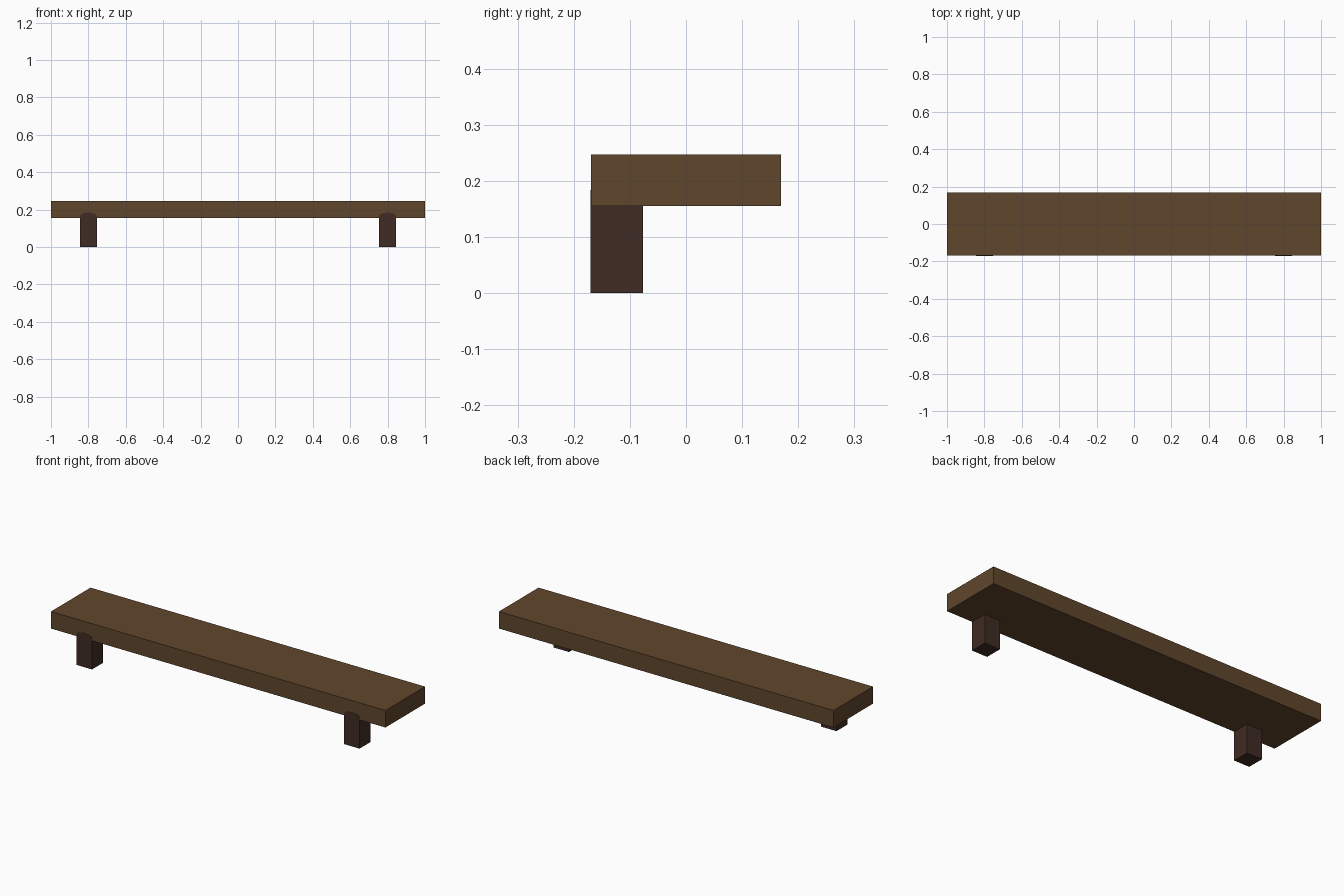
import bpy, bmesh, math

cube = bpy.data.objects.get("Cube")
if cube:
    bpy.data.objects.remove(cube, do_unlink=True)


def material(name, rgb):
    mat = bpy.data.materials.new(name)
    mat.use_nodes = True
    mat.diffuse_color = (*rgb, 1)
    mat.node_tree.nodes["Principled BSDF"].inputs["Base Color"].default_value = (*rgb, 1)
    return mat


def extrude_profile(name, points, y0, y1, mat):
    """Extrude an x-z outline from y0 back to y1."""
    bm = bmesh.new()
    face = bm.faces.new([bm.verts.new((x, y0, z)) for x, z in points])
    new = bmesh.ops.extrude_face_region(bm, geom=[face])["geom"]
    verts = [g for g in new if isinstance(g, bmesh.types.BMVert)]
    bmesh.ops.translate(bm, verts=verts, vec=(0, y1 - y0, 0))
    bmesh.ops.recalc_face_normals(bm, faces=bm.faces)
    mesh = bpy.data.meshes.new(name)
    bm.to_mesh(mesh)
    bm.free()
    mesh.materials.append(mat)
    obj = bpy.data.objects.new(name, mesh)
    bpy.context.collection.objects.link(obj)
    return obj


plank_wood = material("plank brown", (0.117, 0.061, 0.025))
leg_wood = material("dark leg brown", (0.051, 0.025, 0.017))

DEPTH = 0.169       # half depth of the plank
BOTTOM, TOP = 0.155, 0.247

# Plank
extrude_profile("plank", [(-1, BOTTOM), (1, BOTTOM), (1, TOP), (-1, TOP)],
                -DEPTH, DEPTH, plank_wood)

# Front legs, with a low arched top let into the plank and a hair proud of it
HALF, SHOULDER, RISE = 0.046, 0.162, 0.022
arch = [(HALF * math.cos(a), SHOULDER + RISE * math.sin(a) ** 0.8)
        for a in (math.pi * i / 8 for i in range(1, 8))]
outline = [(-HALF, 0), (HALF, 0), (HALF, SHOULDER), *arch, (-HALF, SHOULDER)]
for side, cx in (("left", 0.8), ("right", -0.8)):
    extrude_profile(f"{side}_leg", [(cx + x, z) for x, z in outline],
                    -DEPTH - 0.001, -0.077, leg_wood)
